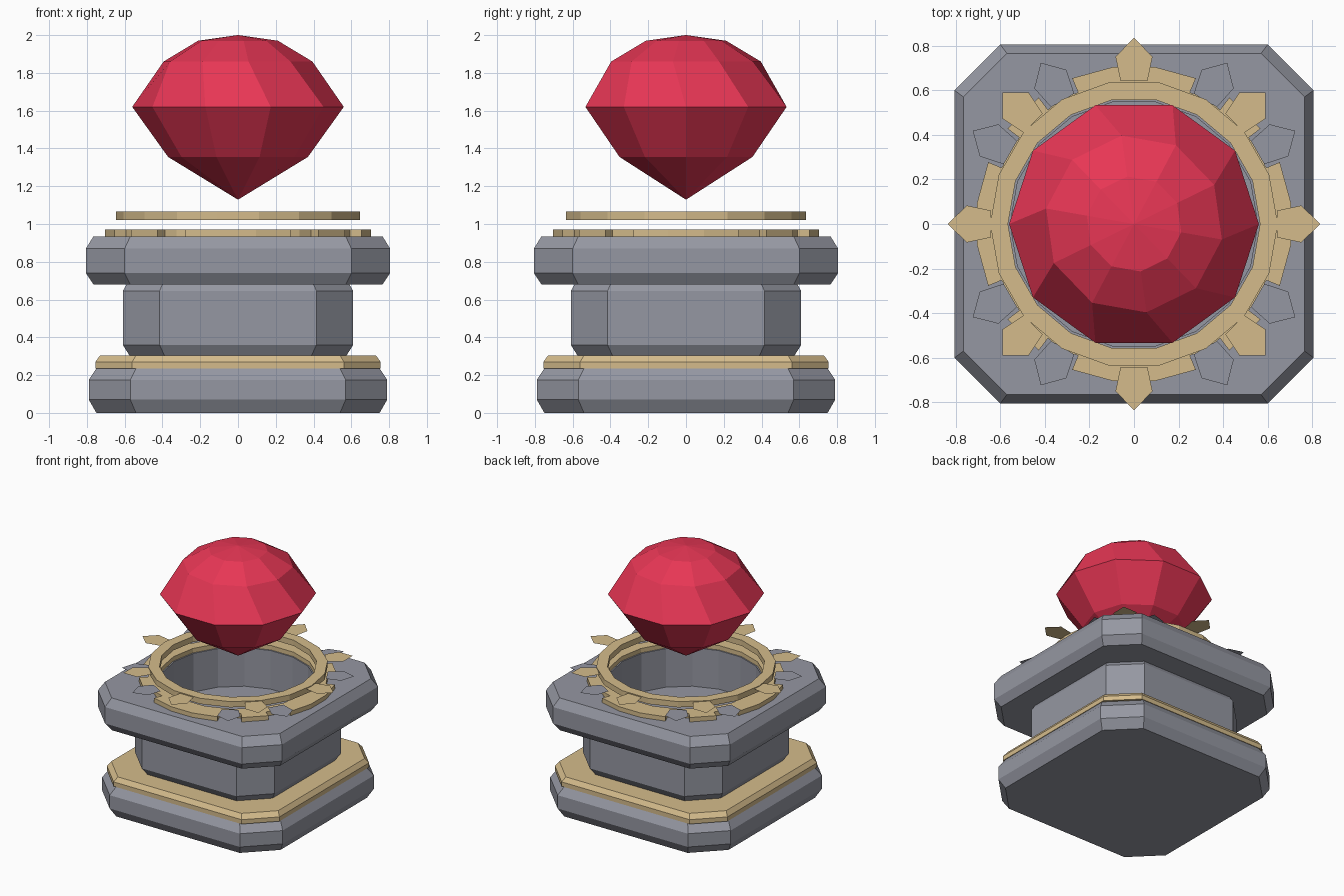
import bpy, bmesh, math
from math import sin, cos, radians, tau

if "Cube" in bpy.data.objects:
    bpy.data.objects.remove(bpy.data.objects["Cube"])


def material(name, rgb):
    m = bpy.data.materials.new(name)
    m.diffuse_color = (*rgb, 1)
    m.use_nodes = True
    m.node_tree.nodes["Principled BSDF"].inputs["Base Color"].default_value = m.diffuse_color
    return m


STONE = material("grey stone", (0.30, 0.31, 0.36))
GOLD = material("pale gold", (0.66, 0.50, 0.26))
RED = material("ruby red", (0.80, 0.037, 0.09))


def finish(name, bm, mat, solid=True):
    if solid:
        bmesh.ops.recalc_face_normals(bm, faces=bm.faces)
    me = bpy.data.meshes.new(name)
    bm.to_mesh(me)
    bm.free()
    me.materials.append(mat)
    ob = bpy.data.objects.new(name, me)
    bpy.context.collection.objects.link(ob)
    return ob


def loft(name, rings, mat):
    """Skin equal-length rings of points and cap both ends."""
    bm = bmesh.new()
    loops = [[bm.verts.new(p) for p in ring] for ring in rings]
    n = len(loops[0])
    for a, b in zip(loops, loops[1:]):
        for i in range(n):
            j = (i + 1) % n
            bm.faces.new((a[i], a[j], b[j], b[i]))
    bm.faces.new(loops[0][::-1])
    bm.faces.new(loops[-1])
    return finish(name, bm, mat)


def chamfered_square(half, flat, z):
    return [(half, -flat, z), (half, flat, z), (flat, half, z), (-flat, half, z),
            (-half, flat, z), (-half, -flat, z), (-flat, -half, z), (flat, -half, z)]


def circle(r, z, n, twist=0):
    return [(r * cos(tau * i / n + twist), r * sin(tau * i / n + twist), z) for i in range(n)]


def arc_band(name, r_in, r_out, z0, z1, a0, a1, steps, mat):
    """Ring or ring sector with a rectangular section, angles in degrees."""
    bm = bmesh.new()
    full = a1 - a0 >= 360
    cols = []
    for i in range(steps if full else steps + 1):
        a = radians(a0 + (a1 - a0) * i / steps)
        cols.append([bm.verts.new((r * cos(a), r * sin(a), z))
                     for r, z in ((r_in, z0), (r_out, z0), (r_out, z1), (r_in, z1))])
    pairs = list(zip(cols, cols[1:])) + ([(cols[-1], cols[0])] if full else [])
    for a, b in pairs:
        for k in range(4):
            m = (k + 1) % 4
            bm.faces.new((a[k], b[k], b[m], a[m]))
    if not full:
        bm.faces.new(cols[0])
        bm.faces.new(cols[-1])
    return finish(name, bm, mat)


def spear(name, angle, z, mat):
    """Flat pointed ornament aimed outward."""
    bm = bmesh.new()
    c, s = cos(radians(angle)), sin(radians(angle))
    outline = ((0.64, -0.06), (0.75, -0.083), (0.835, 0), (0.75, 0.083), (0.64, 0.06))
    bm.faces.new([bm.verts.new((r * c - t * s, r * s + t * c, z)) for r, t in outline])
    return finish(name, bm, mat, False)


def stack(name, levels, mat):
    return loft(name, [chamfered_square(*lv) for lv in levels], mat)


# Pedestal
stack("base_slab", [(0.75, 0.54, 0), (0.79, 0.57, 0.07), (0.79, 0.57, 0.175), (0.75, 0.54, 0.235)], STONE)
stack("gold_trim", [(0.755, 0.56, 0.235), (0.755, 0.56, 0.27), (0.73, 0.54, 0.305)], GOLD)
column = stack("column", [(0.575, 0.39, 0.305), (0.61, 0.415, 0.36), (0.61, 0.415, 0.645),
                          (0.59, 0.40, 0.68)], STONE)
top_slab = stack("top_slab", [(0.765, 0.57, 0.68), (0.805, 0.60, 0.74), (0.805, 0.60, 0.87),
                              (0.765, 0.57, 0.935)], STONE)

# Round well sunk into the top
cutter = loft("well_cutter", [circle(0.555, 0.63, 18), circle(0.555, 1.2, 18)], STONE)
cutter.hide_render = True
cutter.hide_viewport = True
for ob in (column, top_slab):
    mod = ob.modifiers.new("well", "BOOLEAN")
    mod.operation = "DIFFERENCE"
    mod.solver = "EXACT"
    mod.object = cutter

# Toothed gold rim on the slab
arc_band("rim_ring", 0.565, 0.65, 0.935, 0.97, 0, 360, 18, GOLD)
for k in range(4):
    arc_band("wide_tooth", 0.63, 0.71, 0.935, 0.97, 90 * k - 23, 90 * k + 23, 3, GOLD)
    arc_band("narrow_tooth", 0.63, 0.71, 0.935, 0.97, 90 * k + 37, 90 * k + 53, 1, GOLD)

# Floating ring with flat spears
arc_band("floating_ring", 0.565, 0.645, 1.02, 1.065, 0, 360, 18, GOLD)
for k in range(8):
    spear("gold_spear", 45 * k, 1.06, GOLD)
for k in range(12):
    if k % 3:
        spear("stone_spear", 30 * k, 1.0, STONE)

# Gem: pointed below, twisted crown above
tw = radians(-10)
loft("gem", [circle(0.002, 1.13, 10), circle(0.37, 1.355, 10), circle(0.56, 1.62, 10),
             circle(0.40, 1.86, 10, tw), circle(0.215, 1.97, 10, tw), circle(0.002, 2.0, 10, tw)], RED)
